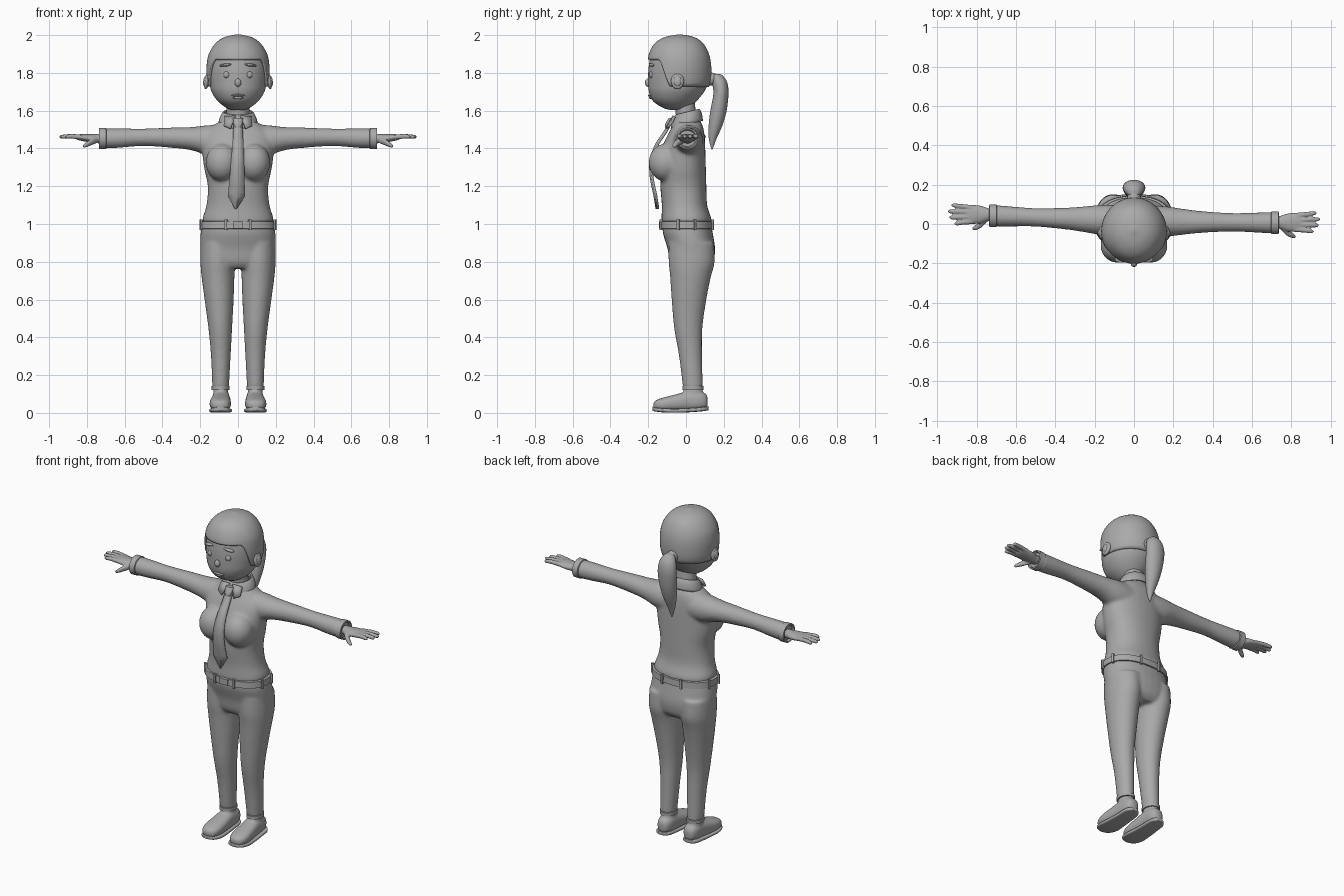
import bpy, bmesh, math
from mathutils import Matrix

if "Cube" in bpy.data.objects:
    bpy.data.objects.remove(bpy.data.objects["Cube"])

grey = bpy.data.materials.new("plain_grey")
grey.diffuse_color = (0.4, 0.4, 0.4, 1)
grey.use_nodes = True
grey.node_tree.nodes["Principled BSDF"].inputs["Base Color"].default_value = grey.diffuse_color
TAU = 2 * math.pi


def spline(rows, n):
    """Catmull-Rom interpolation of rows of numbers."""
    out = []
    for i in range(len(rows) - 1):
        a, b, c, d = (rows[max(i - 1, 0)], rows[i], rows[i + 1],
                      rows[min(i + 2, len(rows) - 1)])
        for k in range(n):
            t = k / n
            out.append([0.5 * (2 * q + (r - p) * t + (2 * p - 5 * q + 4 * r - s) * t * t
                               + (3 * q - p - 3 * r + s) * t ** 3)
                        for p, q, r, s in zip(a, b, c, d)])
    return out + [list(rows[-1])]


def power(v, e):
    return math.copysign(abs(v) ** e, v)


def loft(bm, rows, axis='z', seg=32, n=4, e=1.0, caps=True, tilt=0.0):
    """Closed skin through rings: (position, centre u, centre v, radius u, radius v)."""
    rings = []
    for t, cu, cv, ru, rv in spline(rows, n):
        ring = []
        for k in range(seg):
            a = TAU * k / seg
            u = cu + max(ru, .001) * power(math.cos(a), e)
            v = cv + max(rv, .001) * power(math.sin(a), e)
            p = {'z': (u, v, t + tilt * v), 'x': (t, u, v), 'y': (u, t, v)}[axis]
            ring.append(bm.verts.new(p))
        rings.append(ring)
    faces = []
    for a, b in zip(rings, rings[1:]):
        for k in range(seg):
            j = (k + 1) % seg
            faces.append(bm.faces.new((a[k], a[j], b[j], b[k])))
    if caps:
        faces += [bm.faces.new(rings[0][::-1]), bm.faces.new(rings[-1])]
    bmesh.ops.recalc_face_normals(bm, faces=faces)


def ball(bm, c, r, rot=0.0):
    m = Matrix.Translation(c) @ Matrix.Rotation(rot, 4, 'Y') @ Matrix.Diagonal((*r, 1))
    bmesh.ops.create_uvsphere(bm, u_segments=24, v_segments=14, radius=1, matrix=m)


def box(bm, c, s, rot=0.0):
    m = Matrix.Translation(c) @ Matrix.Rotation(rot, 4, 'Z') @ Matrix.Diagonal((*s, 1))
    bmesh.ops.create_cube(bm, size=1, matrix=m)


def finish(name, bm, voxel=0, smooth=0, solid=0, angle=40):
    me = bpy.data.meshes.new(name)
    bm.to_mesh(me)
    bm.free()
    me.materials.append(grey)
    ob = bpy.data.objects.new(name, me)
    bpy.context.collection.objects.link(ob)
    if voxel:  # fuse overlapping volumes into one soft skin
        m = ob.modifiers.new("fuse", 'REMESH')
        m.mode, m.voxel_size, m.use_smooth_shade = 'VOXEL', voxel, True
    if smooth:
        m = ob.modifiers.new("soften", 'SMOOTH')
        m.factor, m.iterations = 0.5, smooth
    if solid:
        m = ob.modifiers.new("thickness", 'SOLIDIFY')
        m.thickness, m.offset = solid, 0
    bpy.ops.object.select_all(action='DESELECT')
    ob.select_set(True)
    bpy.context.view_layer.objects.active = ob
    if not voxel:
        bpy.ops.object.shade_smooth_by_angle(angle=math.radians(angle))
    return ob


def arm_y(s, x):
    return 0.014 + 0.014 * x - s * 0.025 * x


# Shirt: torso, bust and both sleeves fused
bm = bmesh.new()
loft(bm, [(1.0, 0, .002, .185, .132), (1.03, 0, .002, .188, .132), (1.1, 0, -.008, .167, .12),
          (1.2, 0, -.014, .16, .122), (1.3, 0, -.015, .18, .12), (1.4, 0, -.013, .19, .115),
          (1.47, 0, 0, .18, .098), (1.515, 0, .008, .14, .082), (1.55, 0, .005, .085, .068),
          (1.57, 0, .005, .07, .06)], e=.9)
for s in (-1, 1):
    ball(bm, (s * .083, -.108, 1.325), (.088, .09, .1))
    loft(bm, [(s * x, arm_y(s, x), cz, ry, rz) for x, cz, ry, rz in (
        (.08, 1.44, .08, .085), (.16, 1.443, .078, .08), (.25, 1.452, .066, .061),
        (.35, 1.457, .055, .054), (.5, 1.459, .047, .046), (.62, 1.455, .051, .051),
        (.71, 1.453, .055, .053))], 'x')
finish("shirt", bm, voxel=.009, smooth=8)

# Sleeve cuffs and hands
for s, side in ((-1, "right"), (1, "left")):
    bm = bmesh.new()
    cy = arm_y(s, .71)
    loft(bm, [(s * x, cy, 1.453, r, r * .97) for x, r in
              ((.697, .053), (.7, .058), (.735, .058), (.737, .05), (.725, .044))], 'x', n=1)
    finish(side + "_cuff", bm)

    bm = bmesh.new()
    cy = arm_y(s, .8) + .003
    loft(bm, [(s * x, cy, z, ry, rz) for x, z, ry, rz in (
        (.7, 1.452, .03, .026), (.74, 1.452, .032, .025), (.78, 1.454, .045, .022),
        (.83, 1.458, .049, .018), (.855, 1.46, .044, .012))], 'x')
    for k, tip in enumerate((.915, .94, .947, .93)):  # fingers
        a, b = cy - .036 + .024 * k, cy - .046 + .031 * k
        loft(bm, [(s * .82, a, 1.459, .013, .013), (s * .88, (a + b) / 2, 1.464, .0125, .0125),
                  (s * (tip - .012), b, 1.462, .0105, .0105), (s * tip, b, 1.461, .003, .003)], 'x', 12)
    loft(bm, [(s * .745, cy - .02, 1.446, .016, .018), (s * .78, cy - .052, 1.432, .017, .017),
              (s * .81, cy - .068, 1.416, .013, .012), (s * .824, cy - .073, 1.41, .003, .003)], 'x', 12)
    finish(side + "_hand", bm, voxel=.005, smooth=3)

# Trousers: hips and legs fused
bm = bmesh.new()
loft(bm, [(1.0, 0, .005, .19, .128), (.95, 0, .01, .198, .132), (.87, 0, .028, .2, .126),
          (.8, 0, .03, .19, .115), (.765, 0, .028, .15, .09)], e=.88)
for s in (-1, 1):
    loft(bm, [(z, s * cx, cy, rx, ry) for z, cx, cy, rx, ry in (
        (.9, .104, .028, .094, .12), (.8, .107, .03, .092, .122), (.72, .106, .024, .087, .108),
        (.6, .1, .016, .077, .092), (.45, .094, .012, .063, .075), (.3, .091, .024, .052, .061),
        (.13, .092, .037, .044, .053))])
finish("trousers", bm, voxel=.009, smooth=6)

# Trouser hems
for s, side in ((-1, "right"), (1, "left")):
    bm = bmesh.new()
    loft(bm, [(z, s * .092, .037, r, r * 1.2) for z, r in
              ((.122, .04), (.122, .047), (.142, .047), (.144, .042))], n=1)
    finish(side + "_trouser_hem", bm)

    # Shoe upper with ankle, then its sole
    bm = bmesh.new()
    loft(bm, [(y, s * cx, cz, rx, rz) for y, cx, cz, rx, rz in (
        (-.172, .094, .038, .015, .016), (-.155, .094, .042, .043, .027), (-.11, .094, .047, .056, .037),
        (-.05, .092, .054, .054, .045), (.01, .09, .063, .049, .052), (.07, .089, .065, .046, .05),
        (.105, .089, .062, .032, .038), (.115, .089, .06, .012, .018))], 'y', e=.8)
    loft(bm, [(.05, s * .091, .035, .046, .068), (.09, s * .091, .037, .041, .056),
              (.13, s * .091, .038, .038, .049)])
    finish(side + "_shoe", bm, voxel=.006, smooth=4)
    bm = bmesh.new()
    loft(bm, [(y, s * .092, cz, rx, .011) for y, cz, rx in (
        (-.177, .022, .012), (-.16, .018, .045), (-.11, .013, .06), (-.04, .012, .056),
        (.03, .015, .051), (.09, .02, .046), (.115, .024, .025), (.118, .025, .01))], 'y', e=.5)
    finish(side + "_sole", bm)

# Belt with loops and buckle
bm = bmesh.new()
loft(bm, [(z, 0, .004, .19 + d, .13 + d) for z, d in
          ((.973, 0), (.975, .011), (1.013, .009), (1.016, -.004))], n=1, e=.88, seg=48)
finish("belt", bm)
bm = bmesh.new()
for k in range(8):
    a = TAU * (k + .5) / 8 + (.12 if k % 2 else -.12)
    x, y = .202 * power(math.cos(a), .88), .004 + .142 * power(math.sin(a), .88)
    box(bm, (x, y, .995), (.012, .014, .056), math.atan2(y / .02, x / .04) + math.pi / 2)
finish("belt_loops", bm)
bm = bmesh.new()
box(bm, (0, -.138, .995), (.055, .012, .036))
finish("belt_buckle", bm)

# Neck and collar
bm = bmesh.new()
loft(bm, [(1.52, 0, .005, .065, .058), (1.58, 0, 0, .06, .054), (1.66, 0, -.01, .06, .054)])
finish("neck", bm)
bm = bmesh.new()
loft(bm, [(1.525, 0, .004, .1, .082), (1.55, 0, .005, .098, .079), (1.583, 0, .007, .083, .067),
          (1.588, 0, .007, .074, .06), (1.56, 0, .006, .074, .06)], n=2, caps=False, tilt=.25)
finish("collar", bm, solid=.006)
bm = bmesh.new()
for s in (-1, 1):  # collar points
    pts = [(s * .012, -.066, 1.572), (s * .07, -.058, 1.568), (s * .075, -.085, 1.52), (s * .04, -.105, 1.505)]
    bm.faces.new([bm.verts.new(p) for p in pts])
finish("collar_points", bm, solid=.01)

# Necktie: draped strip and knot
bm = bmesh.new()
tie = spline([(1.54, -.085, .022, 0), (1.48, -.118, .024, 0), (1.42, -.158, .028, 0),
              (1.34, -.186, .033, -.002), (1.25, -.186, .038, -.005), (1.15, -.166, .045, -.008)], 4)
tie.append([1.08, -.155, .002, -.012])
rows = [[bm.verts.new((cx + w * k, y + .008 * abs(k), z)) for k in (-1, 0, 1)] for z, y, w, cx in tie]
for a, b in zip(rows, rows[1:]):
    for k in (0, 1):
        bm.faces.new((a[k], b[k], b[k + 1], a[k + 1]))
finish("necktie", bm, solid=.012)
bm = bmesh.new()
loft(bm, [(1.512, 0, -.1, .016, .012), (1.53, 0, -.094, .023, .016), (1.56, 0, -.078, .026, .014)], n=2, seg=16)
finish("tie_knot", bm)

# Head skin profile: height, centre x, centre y, radius x, radius y
HEAD = [(1.603, 0, -.045, .03, .035), (1.615, 0, -.052, .062, .07), (1.65, 0, -.059, .107, .115),
        (1.7, 0, -.05, .14, .146), (1.75, 0, -.04, .152, .16), (1.8, 0, -.038, .156, .162),
        (1.85, 0, -.037, .154, .158), (1.9, 0, -.038, .142, .147), (1.95, 0, -.038, .108, .118),
        (1.98, 0, -.035, .062, .07), (1.992, 0, -.033, .005, .005)]
FINE = spline(HEAD, 12)
bm = bmesh.new()
loft(bm, HEAD, seg=48)
finish("head", bm)


def head_at(z):
    for a, b in zip(FINE, FINE[1:]):
        if a[0] <= z <= b[0]:
            t = (z - a[0]) / (b[0] - a[0])
            return [p + (q - p) * t for p, q in zip(a, b)]
    return FINE[-1]


# Hair cap: straight fringe, dropping at the temples to a low back hairline
bm = bmesh.new()
cols, N, M = [], 96, 22
for k in range(N):
    a = TAU * k / N
    front = -math.sin(a)
    t = min(max((front - .22) / .45, 0), 1)
    low = 1.728 + .142 * t * t * (3 - 2 * t)
    col = []
    for j in range(M):
        z = 1.992 - (1.992 - low) * (1 - math.sin(math.pi / 2 * j / (M - 1)))
        _, _, cy, rx, ry = head_at(z)
        h = .005 + .003 * j / (M - 1)
        col.append(bm.verts.new(((rx + h) * math.cos(a), cy + (ry + h) * math.sin(a),
                                 z + .006 * j / (M - 1))))
    cols.append(col)
for k in range(N):
    a, b = cols[k], cols[(k + 1) % N]
    for j in range(M - 1):
        bm.faces.new((a[j], b[j], b[j + 1], a[j + 1]))
bm.faces.new([c[-1] for c in cols])
finish("hair", bm, solid=.01)

# Ponytail and its band
bm = bmesh.new()
loft(bm, [(1.795, 0, .16, .012, .018), (1.785, 0, .165, .03, .03), (1.75, 0, .178, .05, .04),
          (1.69, 0, .185, .058, .04), (1.6, 0, .172, .052, .043), (1.52, 0, .156, .038, .036),
          (1.45, 0, .141, .02, .02), (1.395, 0, .138, .003, .003)], seg=24)
finish("ponytail", bm)
bm = bmesh.new()
loft(bm, [(.1, 0, 1.765, .028, .028), (.13, 0, 1.767, .034, .034), (.15, 0, 1.768, .03, .03),
          (.17, 0, 1.765, .02, .02)], 'y', seg=24)
finish("hair_band", bm)

# Facial features, mirrored
for s, side in ((-1, "right"), (1, "left")):
    bm = bmesh.new()
    ball(bm, (s * .165, -.045, 1.757), (.014, .034, .043), -s * .15)
    ball(bm, (s * .174, -.045, 1.757), (.01, .02, .028), -s * .15)
    finish(side + "_ear", bm)
    bm = bmesh.new()
    ball(bm, (s * .06, -.182, 1.79), (.018, .014, .018))
    finish(side + "_eye", bm)
    bm = bmesh.new()
    ball(bm, (s * .062, -.181, 1.842), (.036, .016, .008), s * .12)
    finish(side + "_eyebrow", bm)
bm = bmesh.new()
ball(bm, (0, -.201, 1.748), (.017, .017, .022))
finish("nose", bm)
bm = bmesh.new()
ball(bm, (0, -.187, 1.681), (.037, .014, .007))
ball(bm, (0, -.182, 1.669), (.028, .014, .008))
finish("lips", bm)
